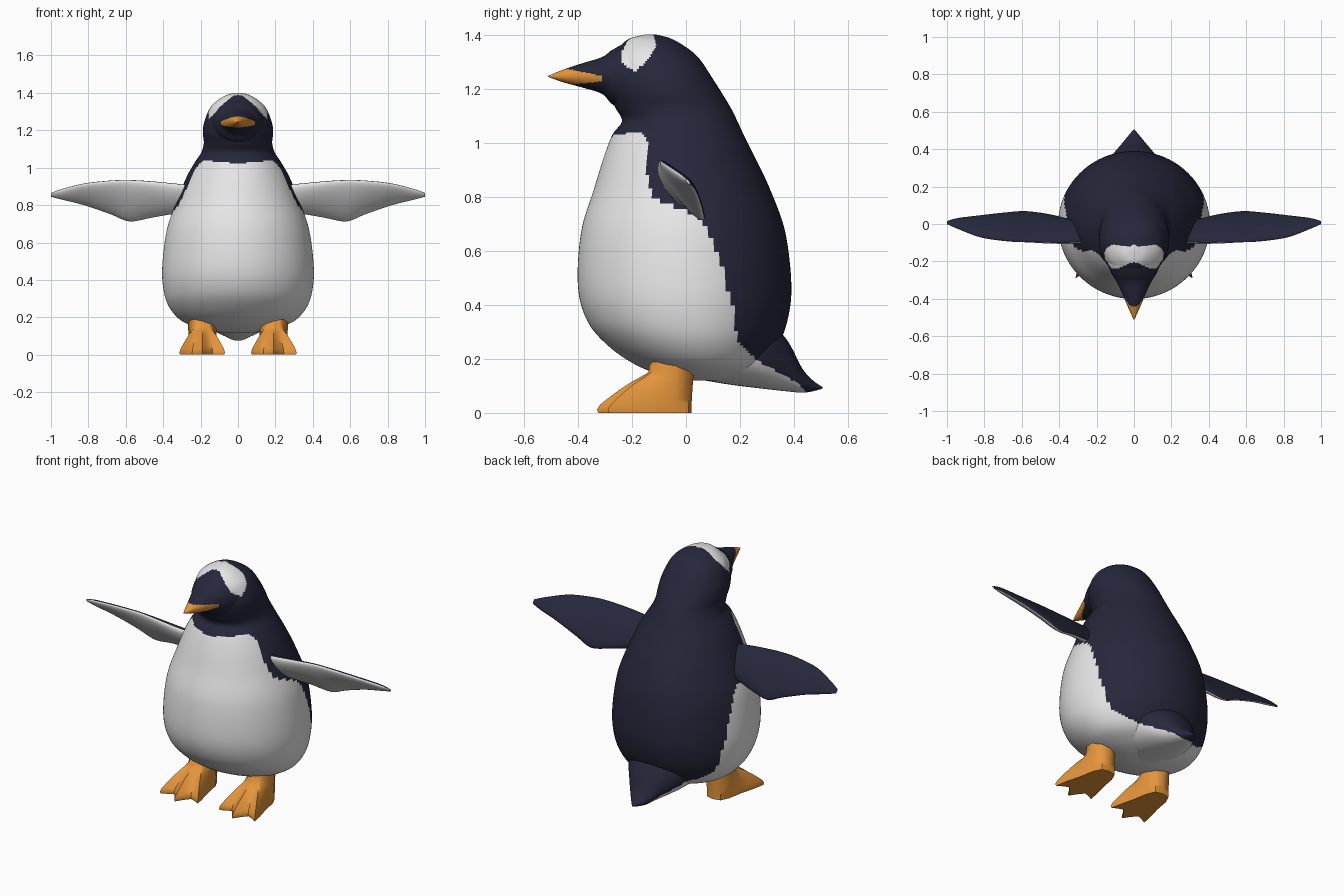
import bpy, bmesh, math
from mathutils import Vector


def material(name, rgb):
    m = bpy.data.materials.new(name)
    m.diffuse_color = (*rgb, 1)
    return m


NAVY, WHITE, ORANGE = 0, 1, 2
MATS = [material("navy feathers", (0.019, 0.02, 0.043)),
        material("white feathers", (0.8, 0.8, 0.8)),
        material("orange skin", (0.78, 0.30, 0.045))]


def lerp_table(table, t):
    """Piecewise-linear lookup in ascending (t, value) pairs."""
    if t <= table[0][0]:
        return table[0][1]
    for (t0, v0), (t1, v1) in zip(table, table[1:]):
        if t <= t1:
            return v0 + (v1 - v0) * (t - t0) / (t1 - t0)
    return table[-1][1]


def smooth_rows(rows, steps):
    """Catmull-Rom interpolation of station rows."""
    out = []
    for i in range(len(rows) - 1):
        a, b, c, d = (rows[max(0, min(len(rows) - 1, i + k))] for k in (-1, 0, 1, 2))
        for s in range(steps):
            t = s / steps
            out.append([0.5 * (2 * q + (r - p) * t + (2 * p - 5 * q + 4 * r - u) * t * t
                               + (3 * q - p - 3 * r + u) * t ** 3)
                        for p, q, r, u in zip(a, b, c, d)])
    return out + [list(rows[-1])]


def loft(name, rings, colour, mirror=False, sharp=60):
    bm = bmesh.new()
    loops = [[bm.verts.new(p) for p in ring] for ring in rings]
    n = len(loops[0])
    for a, b in zip(loops, loops[1:]):
        for i in range(n):
            j = (i + 1) % n
            bm.faces.new((a[i], a[j], b[j], b[i]))
    bm.faces.new(loops[0])
    bm.faces.new(loops[-1])
    bmesh.ops.recalc_face_normals(bm, faces=bm.faces)
    for f in bm.faces:
        f.material_index = colour(f.calc_center_median(), f.normal)
    me = bpy.data.meshes.new(name)
    bm.to_mesh(me)
    bm.free()
    for m in MATS:
        me.materials.append(m)
    me.shade_smooth()
    me.set_sharp_from_angle(angle=math.radians(sharp))
    ob = bpy.data.objects.new(name, me)
    bpy.context.collection.objects.link(ob)
    if mirror:
        ob.modifiers.new("mirror", "MIRROR").use_mirror_merge = False
    return ob


def circle(n):
    return [(math.cos(2 * math.pi * i / n), math.sin(2 * math.pi * i / n)) for i in range(n)]


# Colour rules: side line of the white belly, head band, beak wedge
SIDE = [(0.07, 0.45), (0.105, 0.42), (0.2, 0.255), (0.27, 0.19), (0.385, 0.175), (0.57, 0.126),
        (0.71, 0.06), (0.75, 0.0), (0.785, -0.10), (0.81, -0.13), (0.88, -0.145),
        (1.0, -0.14), (1.035, -0.16)]
BAND_FRONT = [(1.265, -0.195), (1.3, -0.243), (1.34, -0.235), (1.37, -0.22), (1.4, -0.195)]
BAND_BACK = [(1.265, -0.185), (1.29, -0.16), (1.32, -0.13), (1.36, -0.11), (1.4, -0.12)]
BEAK_TOP = [(-0.45, 1.275), (-0.31, 1.247)]
BEAK_LOW = [(-0.5, 1.2), (-0.42, 1.215), (-0.31, 1.227)]


def plumage(c, normal):
    if c.z < 1.022 + 0.09 * abs(c.x):
        return NAVY if c.y > lerp_table(SIDE, c.z) else WHITE
    if c.z > 1.265 and lerp_table(BAND_FRONT, c.z) < c.y < lerp_table(BAND_BACK, c.z):
        return WHITE
    if c.y < -0.31 and lerp_table(BEAK_LOW, c.y) < c.z < lerp_table(BEAK_TOP, c.y):
        return ORANGE
    return NAVY


# Body and head: horizontal rings (z, front y, back y, half width)
BODY = [(0.12, 0.0, 0.15, 0.1), (0.14, -0.09, 0.22, 0.2), (0.18, -0.19, 0.29, 0.3),
        (0.25, -0.29, 0.34, 0.365), (0.34, -0.365, 0.375, 0.397), (0.47, -0.4, 0.39, 0.405),
        (0.67, -0.388, 0.367, 0.38), (0.83, -0.34, 0.31, 0.325), (0.95, -0.303, 0.253, 0.275),
        (1.03, -0.272, 0.213, 0.23), (1.08, -0.237, 0.19, 0.197), (1.13, -0.262, 0.165, 0.183),
        (1.18, -0.285, 0.135, 0.187), (1.235, -0.29, 0.1, 0.183), (1.31, -0.275, 0.05, 0.155),
        (1.35, -0.25, 0.005, 0.122), (1.385, -0.21, -0.055, 0.07), (1.4, -0.15, -0.11, 0.02)]
rings = [[(w * c, (f + b) / 2 + (b - f) / 2 * s, z) for c, s in circle(128)]
         for z, f, b, w in smooth_rows(BODY, 8)]
loft("body_and_head", rings, plumage)


# Parts lofted along y: rings (y, top z, bottom z, half width)
def along_y(name, rows):
    rings = [[(w * c, y, (t + b) / 2 + (t - b) / 2 * s) for c, s in circle(72)]
             for y, t, b, w in smooth_rows(rows, 8)]
    loft(name, rings, plumage)


# Snout with beak
along_y("snout_and_beak", [(-0.1, 1.38, 1.1, 0.15), (-0.2, 1.377, 1.11, 0.145),
                           (-0.27, 1.345, 1.14, 0.117), (-0.31, 1.317, 1.18, 0.092),
                           (-0.38, 1.295, 1.203, 0.06), (-0.45, 1.272, 1.222, 0.03),
                           (-0.51, 1.247, 1.243, 0.003)])
# Tail
along_y("tail", [(0.02, 0.4, 0.128, 0.22), (0.16, 0.4, 0.105, 0.22), (0.28, 0.36, 0.09, 0.18),
                 (0.37, 0.275, 0.08, 0.115), (0.43, 0.165, 0.075, 0.065),
                 (0.47, 0.12, 0.08, 0.032), (0.505, 0.096, 0.09, 0.003)])

# Flippers: stations (x, leading y, z, trailing y, z, half thickness)
FLIPPER = [(0.22, -0.09, 0.9, 0.02, 0.76, 0.03), (0.33, -0.1, 0.912, 0.02, 0.757, 0.034),
           (0.46, -0.1, 0.925, 0.05, 0.735, 0.032), (0.58, -0.095, 0.933, 0.066, 0.714, 0.028),
           (0.68, -0.09, 0.93, 0.06, 0.752, 0.025), (0.82, -0.07, 0.915, 0.045, 0.8, 0.02),
           (0.94, -0.025, 0.885, 0.03, 0.83, 0.014), (1.0, 0.0, 0.865, 0.015, 0.845, 0.004)]
BACKWARD = Vector((0, 0.8, 0.6))
rings = []
for x, ly, lz, ty, tz, th in smooth_rows(FLIPPER, 4):
    lead, trail = Vector((x, ly, lz)), Vector((x, ty, tz))
    rings.append([(lead + trail) / 2 + (lead - trail) / 2 * c + BACKWARD * th * s
                  for c, s in circle(32)])
loft("flippers", rings, lambda c, n: NAVY if n.dot(BACKWARD) > 0 else WHITE, mirror=True)

# Feet: webbed three-toed outline blending up into a round leg
TOES = [(0.19, 0.02), (0.235, 0.01), (0.258, -0.04), (0.275, -0.13), (0.3, -0.22), (0.313, -0.29),
        (0.275, -0.268), (0.245, -0.255), (0.215, -0.29), (0.19, -0.33), (0.165, -0.29),
        (0.135, -0.252), (0.105, -0.262), (0.07, -0.28), (0.082, -0.22), (0.105, -0.13),
        (0.122, -0.04), (0.145, 0.01)]
CENTRE = Vector((0.19, -0.05))
rings = []
for z, t in [(0, 0.03), (0.012, 0), (0.03, 0.06), (0.05, 0.18), (0.08, 0.38), (0.11, 0.6),
             (0.13, 0.78), (0.15, 0.95), (0.22, 1.0)]:
    ring = []
    for p in TOES:
        d = Vector(p) - CENTRE
        q = CENTRE + d * (1 - t) + d.normalized() * 0.079 * t
        ring.append((q.x, q.y, z))
    rings.append(ring)
loft("feet", rings, lambda c, n: ORANGE, mirror=True, sharp=50)
